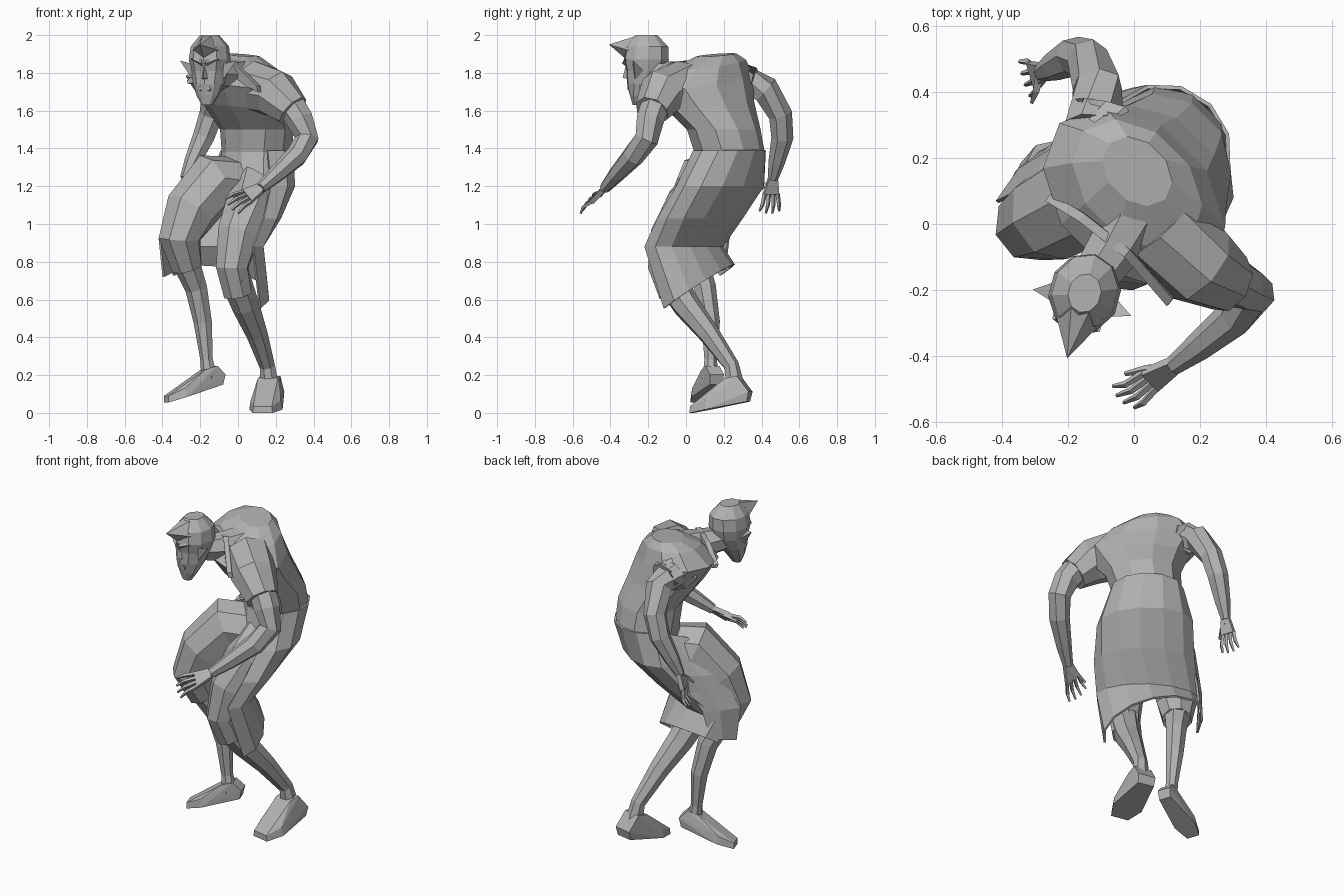
import bpy
import bmesh
import math
from mathutils import Vector

if "Cube" in bpy.data.objects:
    bpy.data.objects.remove(bpy.data.objects["Cube"])

# One plain clay colour for the whole figure
clay = bpy.data.materials.new("clay_grey")
clay.use_nodes = True
clay.diffuse_color = (0.45, 0.45, 0.45, 1)
clay.node_tree.nodes["Principled BSDF"].inputs["Base Color"].default_value = clay.diffuse_color


def finish(name, bm):
    """Turn a bmesh into a flat shaded object."""
    bmesh.ops.recalc_face_normals(bm, faces=bm.faces)
    mesh = bpy.data.meshes.new(name)
    bm.to_mesh(mesh)
    bm.free()
    mesh.materials.append(clay)
    obj = bpy.data.objects.new(name, mesh)
    bpy.context.collection.objects.link(obj)
    return obj


def loft(name, rings, closed=True):
    """Skin a list of equal point rings; closed rings also get end caps."""
    bm = bmesh.new()
    rows = [[bm.verts.new(p) for p in ring] for ring in rings]
    count = len(rows[0])
    for low, high in zip(rows, rows[1:]):
        for i in range(count if closed else count - 1):
            j = (i + 1) % count
            bm.faces.new((low[i], low[j], high[j], high[i]))
    if closed:
        bm.faces.new(rows[0])
        bm.faces.new(rows[-1])
    return finish(name, bm)


def cloth(name, rows):
    """Open sheet with a little thickness."""
    sheet = loft(name, rows, closed=False)
    sheet.modifiers.new("thickness", "SOLIDIFY").thickness = 0.012


def hull(name, points):
    """Convex solid around a few points."""
    bm = bmesh.new()
    verts = [bm.verts.new(p) for p in points]
    result = bmesh.ops.convex_hull(bm, input=verts)
    loose = [v for v in result["geom_interior"] if isinstance(v, bmesh.types.BMVert)]
    bmesh.ops.delete(bm, geom=loose, context="VERTS")
    return finish(name, bm)


def axes(turn):
    """Side and back directions of a body part turned about z."""
    a = math.radians(turn)
    return Vector((math.cos(a), math.sin(a), 0)), Vector((-math.sin(a), math.cos(a), 0))


def oval(centre, half_side, half_back, turn, sides=10, start=0, sweep=360, tilt=(0, 0)):
    """Turned horizontal oval, or an open arc of one, with an optional slope."""
    side, back = axes(turn)
    steps = sides if sweep == 360 else sides - 1
    ring = []
    for i in range(sides):
        t = math.radians(start + sweep * i / steps)
        c, s = math.cos(t), math.sin(t)
        slope = Vector((0, 0, c * tilt[0] + s * tilt[1]))
        ring.append(Vector(centre) + side * c * half_side + back * s * half_back + slope)
    return ring


def limb(name, path, sides=7):
    """Tube along points, each given as x, y, z, radius."""
    points = [Vector(p[:3]) for p in path]
    rings = []
    last = len(points) - 1
    for i, p in enumerate(points):
        along = (points[min(i + 1, last)] - points[max(i - 1, 0)]).normalized()
        ref = Vector((0.3, -1, 0.1))
        u = (ref - along * ref.dot(along)).normalized()
        v = along.cross(u)
        angles = [math.tau * k / sides for k in range(sides)]
        rings.append([p + (u * math.cos(a) + v * math.sin(a)) * path[i][3] for a in angles])
    return loft(name, rings)


# Torso, hunched and twisted towards its right, left shoulder lower
TWIST = -45
torso = [
    ((.07, .18, 1.18), .22, .15, 0), ((.1, .23, 1.38), .195, .18, 0),
    ((.1, .2, 1.5), .21, .18, 0), ((.045, .125, 1.63), .26, .21, -.02),
    ((.0, .08, 1.75), .32, .225, -.04), ((.01, .12, 1.845), .23, .16, -.03),
    ((.01, .16, 1.895), .12, .09, -.01),
]
loft("torso", [oval(c, a, b, TWIST, tilt=(drop, 0)) for c, a, b, drop in torso])

# Long coat tail, open at the front: centre, half sizes, turn, start, sweep, slope
coat_rows = [
    ((.1, .23, 1.39), .205, .19, TWIST, -30, 240, (0, 0)),
    ((.07, .18, 1.2), .27, .19, TWIST, -28, 230, (0, 0)),
    ((-.02, .07, 1.03), .285, .185, -40, -22, 215, (0, 0)),
    ((-.12, -.02, .88), .295, .17, -34, -18, 210, (0, 0)),
    ((-.09, .06, .66), .285, .16, -30, -18, 205, (-.08, .1)),
]
cloth("coat_tail", [
    oval(c, a, b, turn, sides=9, start=start, sweep=sweep, tilt=tilt)
    for c, a, b, turn, start, sweep, tilt in coat_rows])

# Right side panel of the coat, lying over the thigh
cloth("coat_side_panel", [
    [(-.01, .33, 1.34), (-.08, .28, 1.36), (-.15, .2, 1.33)],
    [(-.15, .29, 1.12), (-.25, .23, 1.13), (-.32, .12, 1.12)],
    [(-.27, .23, .92), (-.35, .17, .92), (-.42, .07, .92)],
    [(-.31, .21, .76), (-.36, .16, .74), (-.4, .08, .72)],
])

# Collar standing across the neck, tapering to both points
collar_line = [(-.27, .07, 1.76, .02), (-.17, .01, 1.85, .08), (-.03, -.1, 1.86, .1), (.1, -.25, 1.73, .03)]
loft("collar", [
    [Vector((x, y, z)) + Vector(d) for d in
     ((0, 0, 0), (.018, .022, 0), (.023, .027, -h), (.005, .005, -h))]
    for x, y, z, h in collar_line])

# Neck and head
limb("neck", [(.02, .07, 1.78, .1), (-.06, -.07, 1.78, .085), (-.13, -.17, 1.79, .07)])
HEAD_TURN = -15
head_side, head_back = axes(HEAD_TURN)
head_centre = Vector((-.15, -.21, 0))


def on_head(side, back, z):
    return head_centre + head_side * side + head_back * back + Vector((0, 0, z))


skull = [
    (1.63, -.05, .03, .025), (1.68, -.04, .06, .05), (1.74, -.02, .082, .085),
    (1.81, .0, .098, .107), (1.87, .0, .11, .123), (1.94, .005, .1, .115), (2.0, .0, .05, .06),
]
loft("head", [oval(on_head(0, b, z), w, d, HEAD_TURN, start=18) for z, b, w, d in skull])
hull("hair_spike", [on_head(-.07, -.08, 1.92), on_head(.07, -.08, 1.92), on_head(-.03, -.04, 1.998),
                    on_head(.03, -.04, 1.998), on_head(0, -.12, 1.88), on_head(0, -.205, 1.95)])
hull("nose", [on_head(-.022, -.09, 1.765), on_head(.022, -.09, 1.765),
              on_head(0, -.13, 1.775), on_head(0, -.11, 1.85)])
hull("mouth", [on_head(x, y, z) for x in (-.03, .03) for y, z in
               ((-.07, 1.69), (-.095, 1.71), (-.097, 1.725), (-.07, 1.74))])
for name, s in (("left", 1), ("right", -1)):
    hull(name + "_ear", [on_head(s * .08, -.04, 1.76), on_head(s * .09, -.05, 1.85),
                         on_head(s * .08, .02, 1.8), on_head(s * .155, -.03, 1.865)])
    hull(name + "_brow", [on_head(s * x, y, z) for x, y, z in
                          ((.01, -.11, 1.835), (.075, -.075, 1.86), (.01, -.13, 1.85),
                           (.075, -.1, 1.875), (.02, -.1, 1.89))])

# Arms, with a short sleeve on each
limb("left_sleeve", [(.08, .0, 1.73, .14), (.2, -.13, 1.69, .13), (.29, -.18, 1.6, .095)], 8)
limb("left_arm", [(.26, -.15, 1.66, .08), (.33, -.19, 1.55, .075), (.365, -.21, 1.45, .065),
                  (.31, -.28, 1.36, .06), (.2, -.37, 1.26, .045), (.12, -.43, 1.19, .03)])
limb("right_sleeve", [(-.05, .14, 1.73, .14), (-.12, .25, 1.76, .12), (-.1, .36, 1.74, .09)], 8)
limb("right_arm", [(-.12, .3, 1.76, .09), (-.11, .42, 1.71, .077), (-.14, .5, 1.58, .065),
                   (-.18, .51, 1.46, .06), (-.24, .48, 1.33, .045), (-.28, .46, 1.24, .028)])


def hand(name, wrist, reach, spread, thumb):
    """Palm block, four bent fingers fanned along spread, and a thumb."""
    wrist, reach, spread, thumb = map(Vector, (wrist, reach, spread, thumb))
    flat = reach.cross(spread).normalized() * 0.013
    knuckles = wrist + reach * 0.45
    palm = [wrist + spread * k * 0.6 + flat * f for k in (-1, 1) for f in (-1, 1)]
    palm += [knuckles + spread * k + flat * f for k in (-1, 1) for f in (-1, 1)]
    hull(name + "_palm", palm)
    for i in range(4):
        k = i / 1.5 - 1
        root = knuckles + spread * k * 0.85
        bend = root + reach * 0.3 + spread * k * 0.25 + flat
        tip = wrist + reach * (1.05 - 0.1 * abs(k)) + spread * k * 1.3
        limb(f"{name}_finger_{i}", [(*root, .012), (*bend, .011), (*tip, .006)], 4)
    middle = wrist + reach * 0.3 + thumb * 0.6
    limb(name + "_thumb", [(*(wrist + reach * 0.1), .018), (*middle, .014),
                           (*(wrist + reach * 0.55 + thumb), .007)], 4)


hand("left_hand", (.12, -.43, 1.19), (-.16, -.1, -.1), (.025, -.025, -.03), (-.06, .03, .01))
hand("right_hand", (-.28, .46, 1.24), (-.055, -.02, -.18), (-.012, .04, .0), (.0, -.08, .02))

# Legs
limb("right_thigh", [(.02, .17, 1.21, .145), (-.13, .1, 1.22, .16), (-.25, .03, 1.07, .145),
                     (-.31, .0, .92, .115), (-.27, .05, .77, .085)], 8)
limb("right_shin", [(-.29, .03, .84, .08), (-.22, .1, .66, .06), (-.185, .13, .48, .05),
                    (-.165, .13, .28, .034), (-.15, .13, .18, .045)])
limb("left_thigh", [(.09, .14, 1.22, .13), (.06, .01, 1.09, .135), (.0, -.08, .94, .115),
                    (-.03, -.115, .77, .09), (.0, -.07, .63, .08)], 8)
limb("left_shin", [(-.02, -.1, .73, .085), (.04, .0, .57, .075), (.1, .12, .42, .058),
                   (.155, .24, .25, .042), (.17, .26, .14, .05)])


def foot(name, ankle, heel, toe, width):
    """Wedge from ankle and heel to a broad blunt toe."""
    ankle, heel, toe = map(Vector, (ankle, heel, toe))
    ahead = toe - heel
    across = Vector((-ahead.y, ahead.x, 0)).normalized() * width
    up = Vector((0, 0, .05))
    points = []
    for s in (-1, 1):
        points += [ankle + across * s * .6 + ahead * d for d in (-.1, .12)]
        points += [heel + across * s * .55, heel + across * s * .6 + up - ahead * .04]
        points += [heel + ahead * .7 + across * s, heel + ahead * .72 + across * s * .9 + up]
        points += [toe + across * s * .6, toe + across * s * .55 + up * .7]
    hull(name, points)


foot("left_foot", (.165, .25, .19), (.19, .33, .06), (.13, .03, 0), .09)
foot("right_foot", (-.15, .13, .24), (-.09, .16, .15), (-.38, .06, .055), .065)
